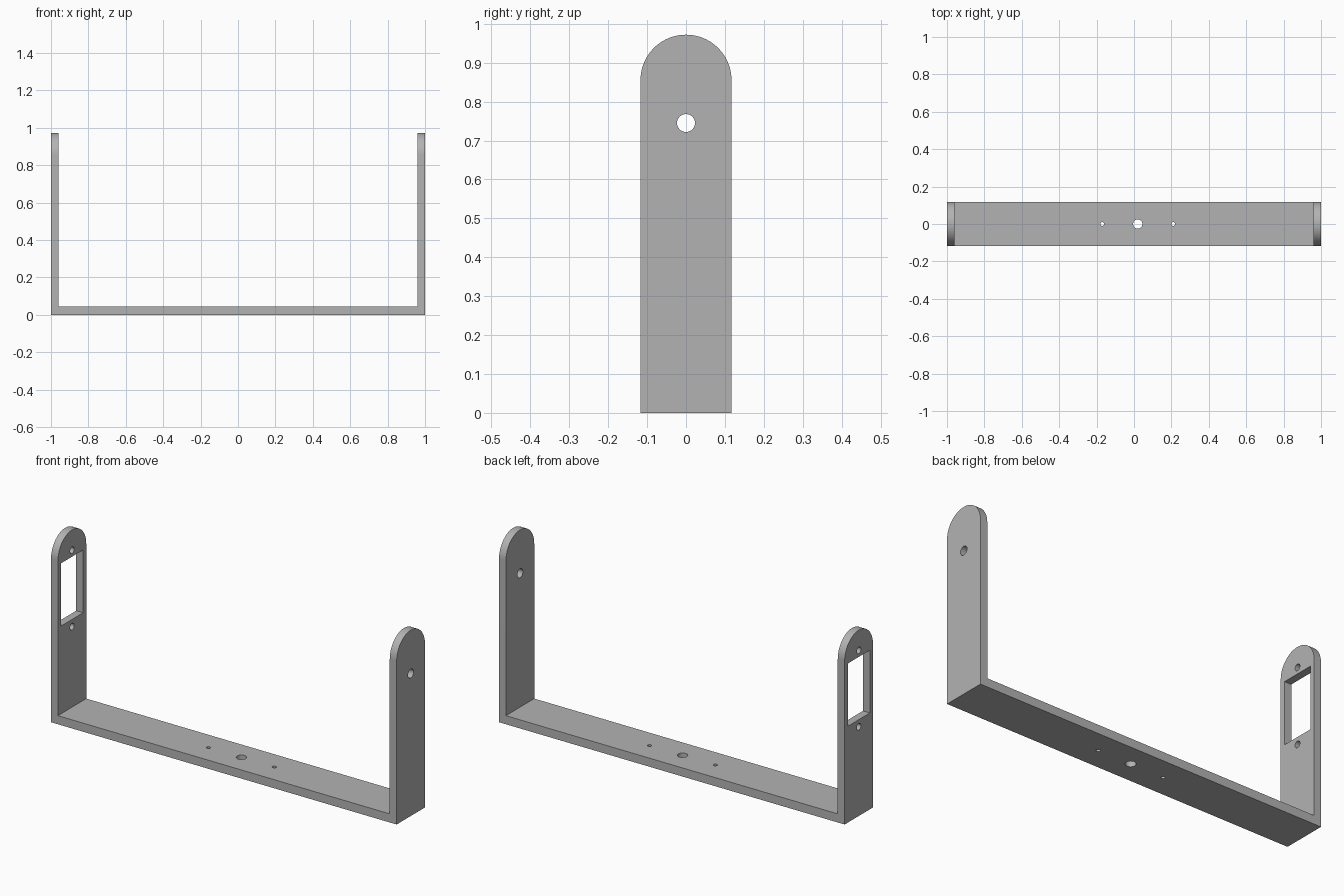
import bpy, bmesh, math
from mathutils import Matrix, Vector

if "Cube" in bpy.data.objects:
    bpy.data.objects.remove(bpy.data.objects["Cube"], do_unlink=True)

HALF_W, ARM, FLOOR = 0.117, 0.04, 0.045
TOP = 0.972

grey = bpy.data.materials.new("light grey")
grey.use_nodes = True
colour = (0.45, 0.45, 0.45, 1)
grey.diffuse_color = colour
grey.node_tree.nodes["Principled BSDF"].inputs["Base Color"].default_value = colour


def finish(name, bm):
    bmesh.ops.recalc_face_normals(bm, faces=bm.faces)
    mesh = bpy.data.meshes.new(name)
    bm.to_mesh(mesh)
    bm.free()
    mesh.materials.append(grey)
    obj = bpy.data.objects.new(name, mesh)
    bpy.context.collection.objects.link(obj)
    return obj


def prism(name, points, direction):
    """Extrude a closed outline along a direction."""
    bm = bmesh.new()
    face = bm.faces.new([bm.verts.new(p) for p in points])
    side = bmesh.ops.extrude_face_region(bm, geom=[face])["geom"]
    verts = [v for v in side if isinstance(v, bmesh.types.BMVert)]
    bmesh.ops.translate(bm, vec=Vector(direction), verts=verts)
    return finish(name, bm)


def drill(name, centre, radius, axis):
    bm = bmesh.new()
    turn = Matrix.Rotation(math.pi / 2, 4, "Y") if axis == "X" else Matrix()
    bmesh.ops.create_cone(bm, cap_ends=True, segments=32, radius1=radius,
                          radius2=radius, depth=0.2,
                          matrix=Matrix.Translation(centre) @ turn)
    return finish(name, bm)


def combine(target, tool, operation):
    mod = target.modifiers.new(tool.name, "BOOLEAN")
    mod.operation, mod.solver, mod.object = operation, "EXACT", tool
    bpy.context.view_layer.objects.active = target
    bpy.ops.object.modifier_apply(modifier=mod.name)
    bpy.data.objects.remove(tool, do_unlink=True)


# U-shaped bracket: floor with an upright arm at each end
inner = 1 - ARM
half = [(1, 0), (1, 1.1), (inner, 1.1), (inner, FLOOR)]
outline = half + [(-x, z) for x, z in reversed(half)]
bracket = prism("bracket", [(x, -0.2, z) for x, z in outline], (0, 0.4, 0))

# Trim to depth with rounded arm tops
arc = [(HALF_W * math.cos(a), TOP - HALF_W + HALF_W * math.sin(a))
       for a in (math.pi * i / 48 for i in range(49))]
rounded = [(HALF_W, -0.1)] + arc + [(-HALF_W, -0.1)]
combine(bracket, prism("rounding", [(-1.2, y, z) for y, z in rounded], (2.4, 0, 0)),
        "INTERSECT")

# Rectangular window in the right arm
w, low, high = 0.091, 0.504, 0.832
window = [(-w, low), (w, low), (w, high), (-w, high)]
combine(bracket, prism("window", [(-1.1, y, z) for y, z in window], (0.2, 0, 0)),
        "DIFFERENCE")

# Screw holes, pivot hole and floor holes
for name, centre, radius, axis in [
    ("upper_screw", (-1, 0, 0.866), 0.017, "X"),
    ("lower_screw", (-1, 0, 0.466), 0.017, "X"),
    ("pivot", (1, 0, 0.745), 0.023, "X"),
    ("floor_centre", (0.02, 0, 0), 0.025, "Z"),
    ("floor_right", (-0.17, 0, 0), 0.01, "Z"),
    ("floor_left", (0.21, 0, 0), 0.01, "Z"),
]:
    combine(bracket, drill(name, centre, radius, axis), "DIFFERENCE")

bpy.ops.object.select_all(action="DESELECT")
bracket.select_set(True)
bpy.context.view_layer.objects.active = bracket
bpy.ops.object.shade_smooth_by_angle(angle=math.radians(30))
